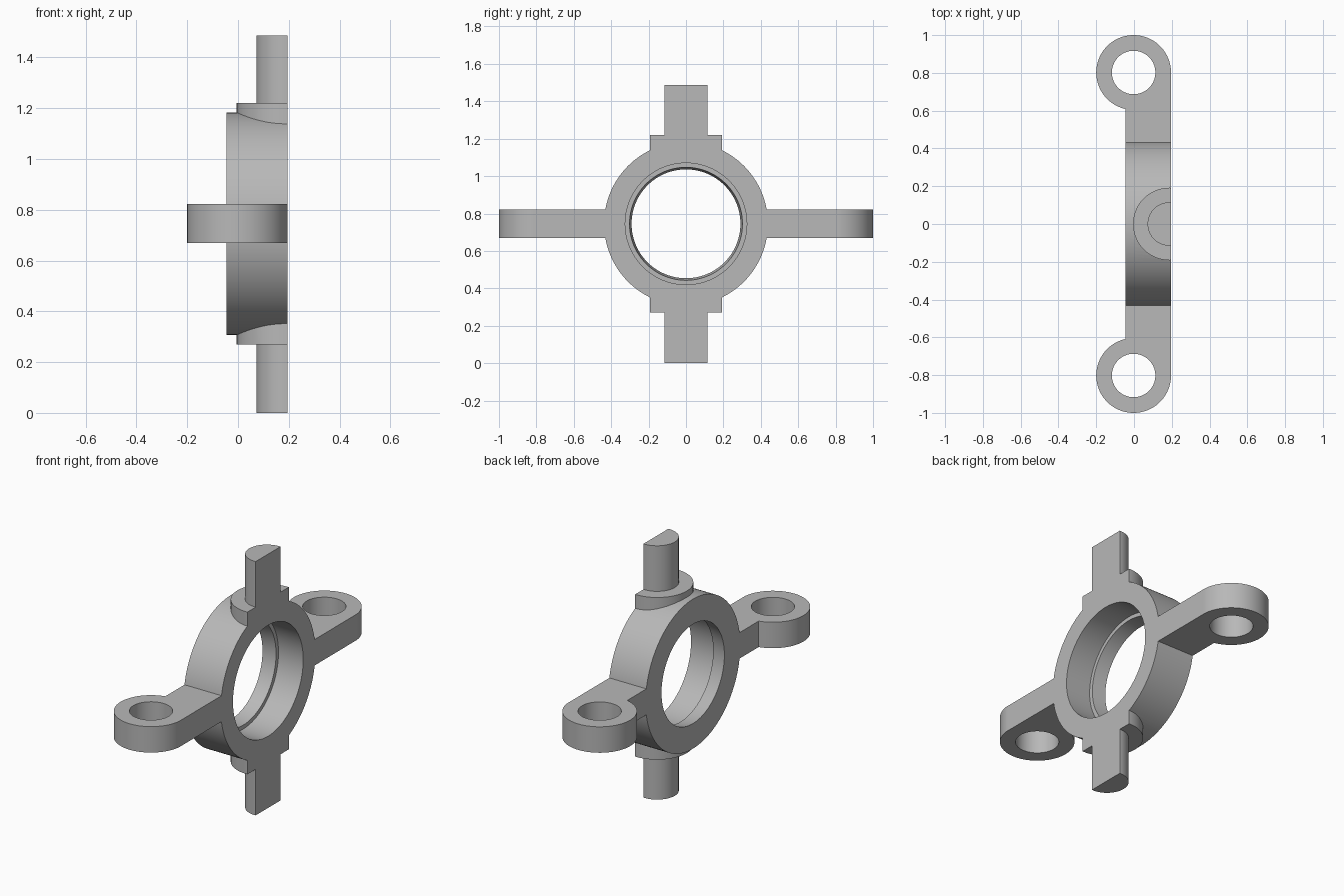
import bpy, math
from mathutils import Matrix

if "Cube" in bpy.data.objects:
    bpy.data.objects.remove(bpy.data.objects["Cube"], do_unlink=True)

CZ = 0.745       # height of the bore axis
FACE = 0.195     # flat split face
BACK = -0.045    # rear face of the ring
OVER = 0.3       # stock left beyond the split face, trimmed later

metal = bpy.data.materials.new("grey_metal")
metal.use_nodes = True
GREY = (0.48, 0.48, 0.48, 1)
metal.diffuse_color = GREY
metal.node_tree.nodes["Principled BSDF"].inputs["Base Color"].default_value = GREY


def cylinder(name, r, x, y, z0, z1, sides=96):
    bpy.ops.mesh.primitive_cylinder_add(vertices=sides, radius=r, depth=z1 - z0,
                                        location=(x, y, (z0 + z1) / 2))
    ob = bpy.context.object
    ob.name = name
    return ob


def box(name, x0, x1, y0, y1, z0, z1):
    bpy.ops.mesh.primitive_cube_add(size=1, location=((x0 + x1) / 2, (y0 + y1) / 2, (z0 + z1) / 2))
    ob = bpy.context.object
    ob.name = name
    ob.scale = (x1 - x0, y1 - y0, z1 - z0)
    return ob


def lathe(name, profile, sides=128):
    """Closed solid turned about the bore axis from (x, radius) points."""
    verts, faces = [], []
    for x, r in profile:
        for i in range(sides):
            a = 2 * math.pi * i / sides
            verts.append((x, r * math.cos(a), CZ + r * math.sin(a)))
    for k in range(len(profile) - 1):
        for i in range(sides):
            j = (i + 1) % sides
            a, b = k * sides, (k + 1) * sides
            faces.append((a + i, b + i, b + j, a + j))
    last = (len(profile) - 1) * sides
    faces.append(tuple(range(sides)))
    faces.append(tuple(reversed(range(last, last + sides))))
    mesh = bpy.data.meshes.new(name)
    mesh.from_pydata(verts, [], faces)
    # outward normals
    import bmesh
    bm = bmesh.new()
    bm.from_mesh(mesh)
    bmesh.ops.recalc_face_normals(bm, faces=bm.faces)
    bm.to_mesh(mesh)
    bm.free()
    ob = bpy.data.objects.new(name, mesh)
    bpy.context.collection.objects.link(ob)
    return ob


def combine(target, tool, operation):
    mod = target.modifiers.new(operation.lower(), 'BOOLEAN')
    mod.operation = operation
    mod.solver = 'EXACT'
    mod.object = tool
    bpy.context.view_layer.update()
    bpy.context.view_layer.objects.active = target
    bpy.ops.object.modifier_apply(modifier=mod.name)
    bpy.data.objects.remove(tool, do_unlink=True)


# Ring body
body = lathe("bearing_bracket", [(BACK, 0.438), (OVER, 0.438)])

# Upper and lower bosses and trunnion pins
combine(body, cylinder("boss", 0.192, 0.187, 0, 0.27, 1.22), 'UNION')
combine(body, cylinder("trunnion_pin", 0.115, 0.187, 0, 0, 1.487), 'UNION')

# Side arms with eye lugs
combine(body, box("arms", BACK, OVER, -0.802, 0.802, 0.67, 0.822), 'UNION')
for side in (-1, 1):
    # square off the arm end behind the lug before adding the round eye
    combine(body, box("arm_end_cut", -0.3, 0.5, side * 0.9 - 0.1, side * 0.9 + 0.1, 0.5, 1), 'DIFFERENCE')
    combine(body, cylinder("lug", 0.198, -0.002, side * 0.802, 0.67, 0.822), 'UNION')
    combine(body, cylinder("lug_hole", 0.115, -0.002, side * 0.802, 0.5, 1), 'DIFFERENCE')

# Stepped bore with a slightly tapered rear lip
combine(body, lathe("bore_cut", [(-0.2, 0.291), (BACK, 0.291), (0.035, 0.302),
                                 (0.035, 0.325), (0.5, 0.325)]), 'DIFFERENCE')

# Flat split face
combine(body, box("split_cut", FACE, 1, -2, 2, -1, 3), 'DIFFERENCE')

body.data.materials.clear()
body.data.materials.append(metal)
for p in body.data.polygons:
    p.material_index = 0
bpy.ops.object.select_all(action='DESELECT')
body.select_set(True)
bpy.context.view_layer.objects.active = body
bpy.ops.object.shade_smooth_by_angle(angle=math.radians(25))
